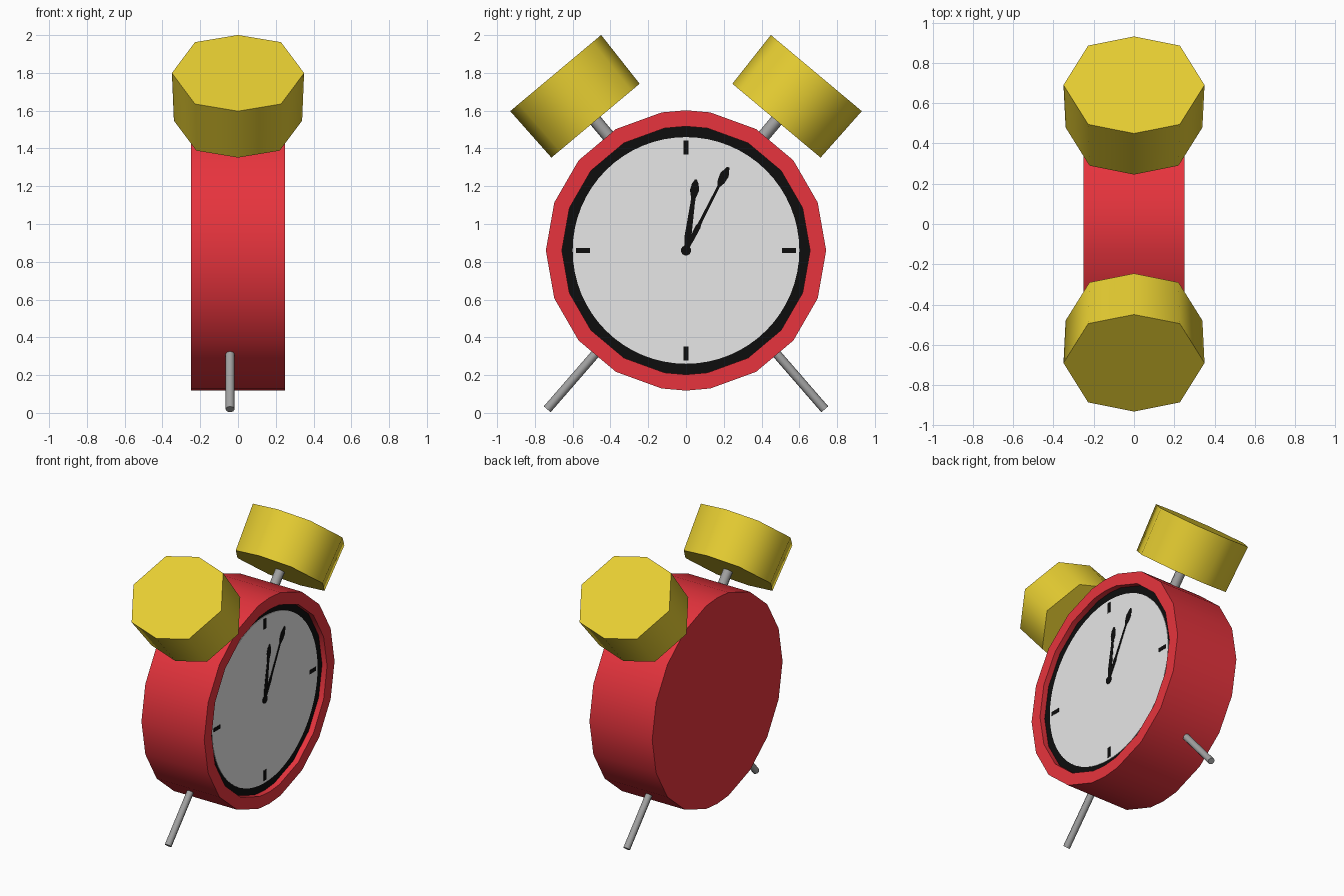
import bpy, bmesh, math
from mathutils import Vector

if "Cube" in bpy.data.objects:
    bpy.data.objects.remove(bpy.data.objects["Cube"])


def material(name, rgb):
    m = bpy.data.materials.new(name)
    m.diffuse_color = (*rgb, 1)
    m.use_nodes = True
    m.node_tree.nodes["Principled BSDF"].inputs["Base Color"].default_value = m.diffuse_color
    return m


RED = material("red_paint", (0.80, 0.034, 0.047))
GOLD = material("yellow_brass", (0.80, 0.62, 0.032))
GREY = material("grey_metal", (0.36, 0.36, 0.36))
BLACK = material("black_ink", (0.004, 0.004, 0.004))
WHITE = material("white_dial", (0.80, 0.80, 0.80))


def loft(name, rings, mats, last_cap=0, angle=60):
    """Skin closed rings of points and cap both ends."""
    bm = bmesh.new()
    loops = [[bm.verts.new(p) for p in r] for r in rings]
    n = len(loops[0])
    for a, b in zip(loops, loops[1:]):
        for i in range(n):
            j = (i + 1) % n
            bm.faces.new((a[i], a[j], b[j], b[i]))
    bm.faces.new(loops[0])
    bm.faces.new(loops[-1]).material_index = last_cap
    bmesh.ops.recalc_face_normals(bm, faces=bm.faces)
    me = bpy.data.meshes.new(name)
    bm.to_mesh(me)
    bm.free()
    for m in mats:
        me.materials.append(m)
    for p in me.polygons:
        p.use_smooth = True
    me.set_sharp_from_angle(angle=math.radians(angle))
    ob = bpy.data.objects.new(name, me)
    bpy.context.collection.objects.link(ob)
    return ob


def rod(name, p, q, profile_p, profile_q, mat):
    """Prism from p to q; profiles are (x, side) offsets, the axis lies in the yz plane."""
    p, q = Vector(p), Vector(q)
    u = Vector((1, 0, 0))
    v = (q - p).normalized().cross(u)
    return loft(name, [[p + u * a + v * b for a, b in profile_p],
                       [q + u * a + v * b for a, b in profile_q]], [mat])


def circle(r, n):
    return [(r * math.cos(2 * math.pi * i / n), r * math.sin(2 * math.pi * i / n)) for i in range(n)]


def plate(name, outline, x, mat, thick=0.002):
    return loft(name, [[(x, a, b) for a, b in outline],
                       [(x + thick, a, b) for a, b in outline]], [mat], angle=30)


# Case: many-sided drum with a recessed black dial ring
CZ, R, FACE_X = 0.86, 0.742, 0.21
angles = sorted(list(range(0, 360, 20)) + [90, 270])


def ring(x, r):
    return [(x, r * math.cos(math.radians(a)), CZ + r * math.sin(math.radians(a))) for a in angles]


loft("clock_case", [ring(-0.25, R), ring(0.25, R), ring(0.25, 0.657), ring(FACE_X, 0.657)],
     [RED, BLACK], last_cap=1)

# Dial
plate("dial", [(a, CZ + b) for a, b in circle(0.60, 64)], FACE_X, WHITE, 0.004)
INK_X = FACE_X + 0.004


def ink(name, profile, deg, layer=0):
    """Flat black shape mirrored about a clock direction; profile is (distance, half width)."""
    t = math.radians(deg)
    d, s = (math.sin(t), math.cos(t)), (math.cos(t), -math.sin(t))
    pts = [(r, w) for r, w in profile] + [(r, -w) for r, w in reversed(profile)]
    plate(name, [(r * d[0] + w * s[0], CZ + r * d[1] + w * s[1]) for r, w in pts],
          INK_X, BLACK, 0.002 + layer * 0.001)


# Hour marks and hands
for k in range(4):
    ink(f"hour_mark_{k + 1}", [(0.508, 0.014), (0.582, 0.014)], 90 * k)
ink("hour_hand", [(0, 0.010), (0.08, 0.018), (0.25, 0.012), (0.28, 0.012), (0.32, 0.024),
                  (0.355, 0.018), (0.38, 0.005)], 8)
ink("minute_hand", [(0, 0.008), (0.06, 0.012), (0.14, 0.014), (0.16, 0.009), (0.38, 0.007),
                    (0.41, 0.020), (0.45, 0.024), (0.495, 0.006)], 27, 1)
plate("hand_hub", [(a, CZ + b) for a, b in circle(0.027, 16)], INK_X, BLACK, 0.004)

# Bells, posts and legs on both sides
half = [(0.35, 0), (0.2275, 0.255), (0, 0.314), (-0.2275, 0.255)]
bell_outer = half + [(-a, -b) for a, b in half]
bell_inner = [(a * 0.97, b * 0.97) for a, b in bell_outer]
for side, s in (("left", -1), ("right", 1)):
    rod(f"{side}_bell", (0, s * 0.479, 1.547), (0, s * 0.690, 1.799), bell_inner, bell_outer, GOLD)
    rod(f"{side}_bell_post", (0, s * 0.37, 1.417), (0, s * 0.49, 1.56),
        circle(0.034, 8), circle(0.034, 8), GREY)
    rod(f"{side}_leg", (-0.042, s * 0.735, 0.019), (-0.042, s * 0.43, 0.37),
        circle(0.024, 8), circle(0.024, 8), GREY)
